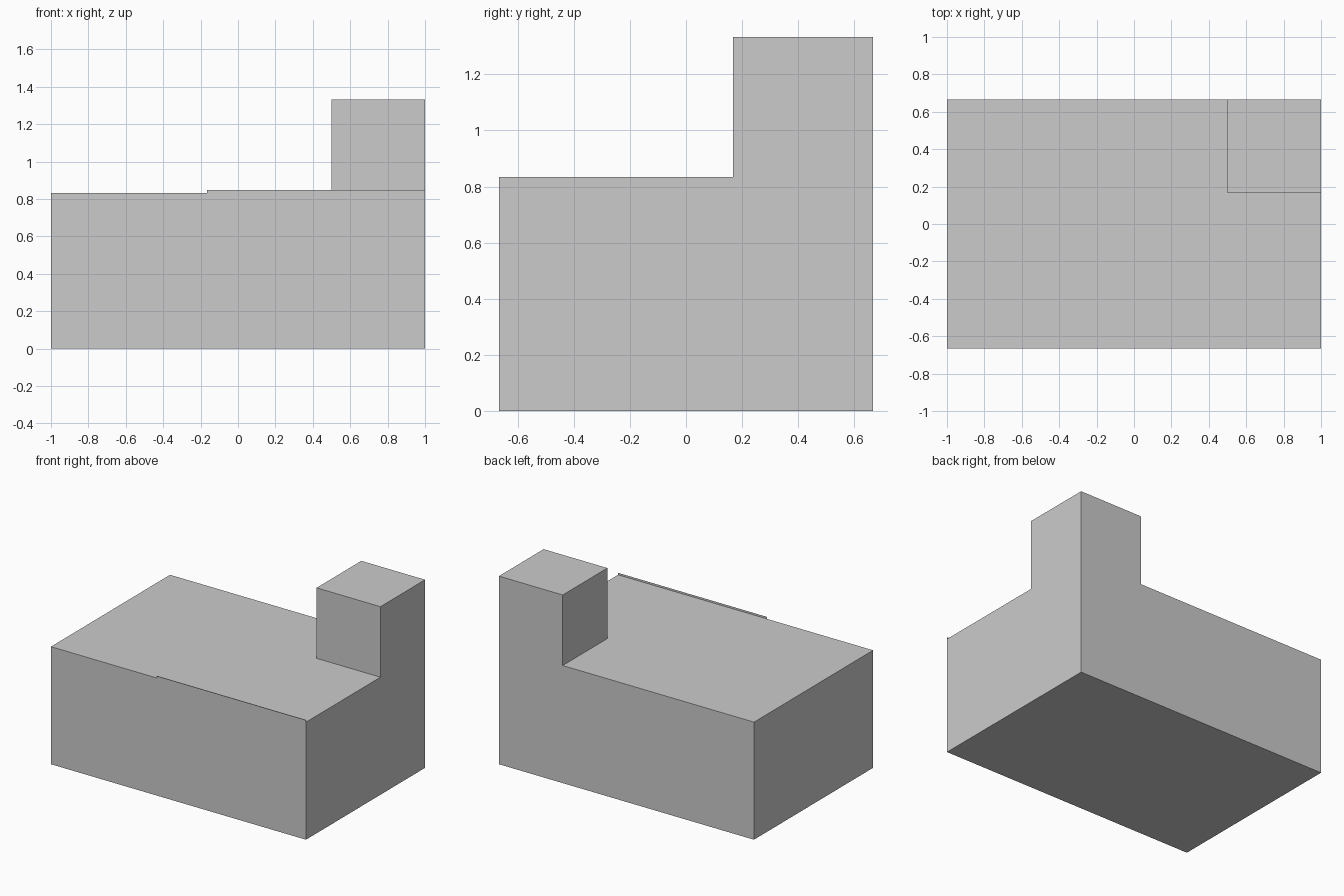
import bpy, bmesh
from mathutils import Matrix, Vector

if "Cube" in bpy.data.objects:
    bpy.data.objects.remove(bpy.data.objects["Cube"])

U = 1 / 6  # layout unit: 12 wide, 8 deep, 8 tall


def finish(bm, name):
    mesh = bpy.data.meshes.new(name)
    bm.to_mesh(mesh)
    bm.free()
    obj = bpy.data.objects.new(name, mesh)
    bpy.context.collection.objects.link(obj)
    return obj


# Main block with the corner tower raised from its top face
bm = bmesh.new()
bmesh.ops.create_cube(bm, size=1, matrix=Matrix.Translation((0, 0, 2.5 * U))
                      @ Matrix.Diagonal((12 * U, 8 * U, 5 * U, 1)))
for point, normal in (((3 * U, 0, 0), (1, 0, 0)), ((0, U, 0), (0, 1, 0))):
    bmesh.ops.bisect_plane(bm, geom=bm.verts[:] + bm.edges[:] + bm.faces[:],
                           plane_co=point, plane_no=normal)
bm.normal_update()
corner = [f for f in bm.faces if f.normal.z > 0.9
          and f.calc_center_median().x > 3 * U and f.calc_center_median().y > U]
raised = bmesh.ops.extrude_face_region(bm, geom=corner)["geom"]
bmesh.ops.translate(bm, vec=Vector((0, 0, 3 * U)),
                    verts=[v for v in raised if isinstance(v, bmesh.types.BMVert)])
bmesh.ops.delete(bm, geom=[f for f in corner if f.is_valid], context="FACES_ONLY")
bmesh.ops.dissolve_limit(bm, angle_limit=0.01, verts=bm.verts[:], edges=bm.edges[:])
bmesh.ops.recalc_face_normals(bm, faces=bm.faces[:])
finish(bm, "corner_block")

# Paper-thin lip standing along the front top edge
bm = bmesh.new()
x0, x1, y, z0, z1 = -U, 6 * U, -4 * U, 5 * U, 5 * U + 0.014
bm.faces.new([bm.verts.new(p) for p in
              ((x0, y, z0), (x1, y, z0), (x1, y, z1), (x0, y, z1))])
finish(bm, "front_lip")
